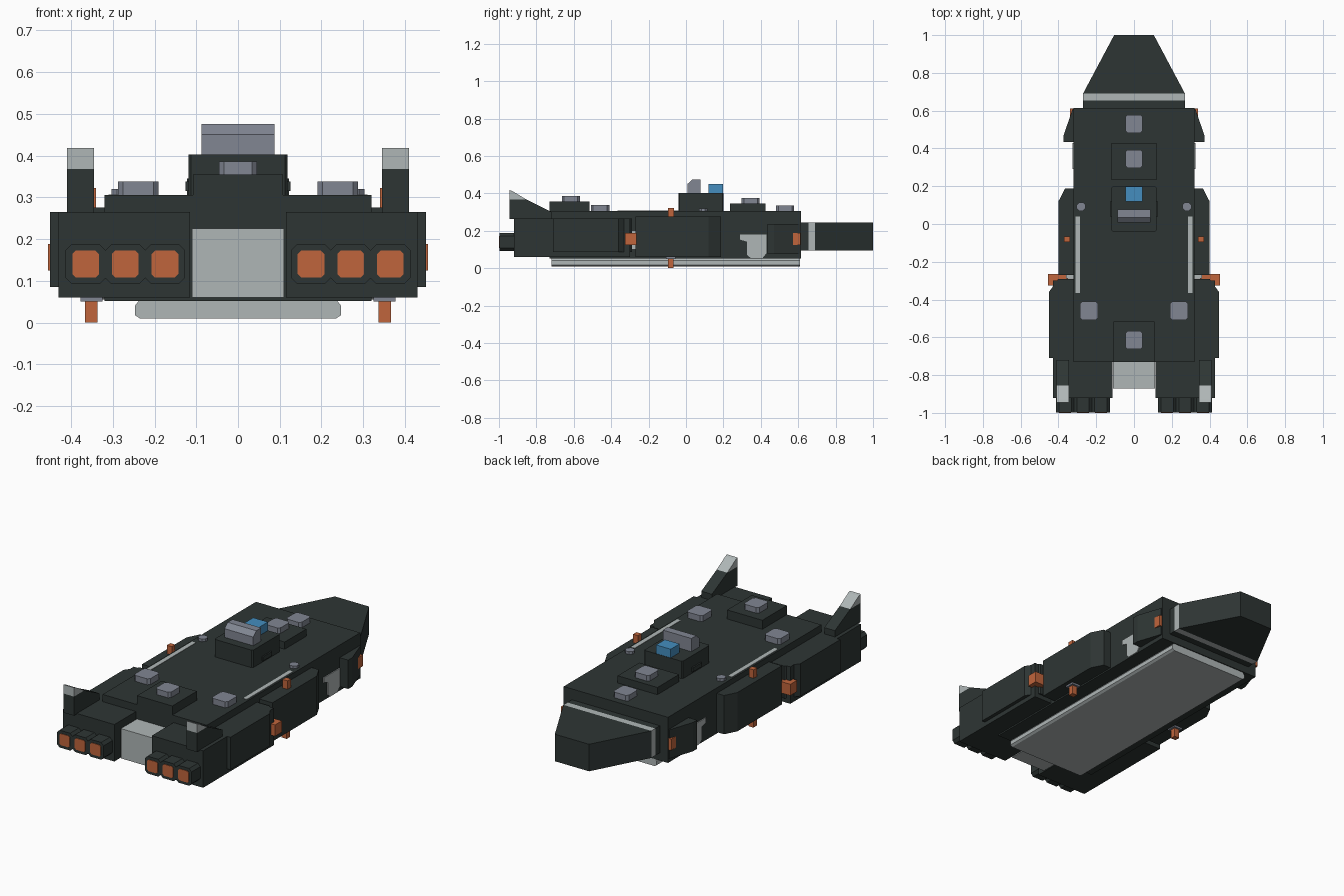
import bpy
import bmesh
from math import pi, cos, sin
from mathutils import Vector

cube = bpy.data.objects.get("Cube")
if cube:
    bpy.data.objects.remove(cube, do_unlink=True)


def material(name, rgb):
    m = bpy.data.materials.new(name)
    m.use_nodes = True
    m.diffuse_color = (*rgb, 1)
    m.node_tree.nodes["Principled BSDF"].inputs["Base Color"].default_value = (*rgb, 1)
    return m


DARK = material("dark_green_grey", (0.027, 0.036, 0.034))
GREY = material("blue_grey", (0.22, 0.24, 0.29))
LIGHT = material("pale_grey", (0.43, 0.47, 0.47))
BLUE = material("bright_blue", (0.058, 0.27, 0.52))
ORANGE = material("burnt_orange", (0.53, 0.13, 0.045))


def prism(name, mat, points, axis, low, high):
    """Extrude a 2D outline along an axis; the outline uses the other two axes in order."""
    bm = bmesh.new()

    def place(p, d):
        c = list(p)
        c.insert("xyz".index(axis), d)
        return bm.verts.new(Vector(c))

    a = [place(p, low) for p in points]
    b = [place(p, high) for p in points]
    bm.faces.new(a)
    bm.faces.new(b)
    for i in range(len(a)):
        j = (i + 1) % len(a)
        bm.faces.new((a[i], a[j], b[j], b[i]))
    bmesh.ops.recalc_face_normals(bm, faces=bm.faces)
    mesh = bpy.data.meshes.new(name)
    bm.to_mesh(mesh)
    bm.free()
    mesh.materials.append(mat)
    ob = bpy.data.objects.new(name, mesh)
    bpy.context.collection.objects.link(ob)
    return ob


def rect(u, v, cut=0):
    """Rectangle outline with optional cut corners."""
    (a, b), (c, d) = u, v
    if not cut:
        return [(a, c), (b, c), (b, d), (a, d)]
    return [(a + cut, c), (b - cut, c), (b, c + cut), (b, d - cut),
            (b - cut, d), (a + cut, d), (a, d - cut), (a, c + cut)]


def box(name, mat, x, y, z, cut=0):
    return prism(name, mat, rect(x, y, cut), "z", *z)


def pair(ob):
    """Mirror a left part to the right side."""
    mod = ob.modifiers.new("mirror", "MIRROR")
    mod.use_axis[0] = True
    return ob


# Main hull and belly plate
box("main_hull", DARK, (-0.32, 0.32), (-0.73, 0.615), (0.052, 0.305))
prism("belly_plate", LIGHT,
      [(-0.235, 0.01), (0.235, 0.01), (0.247, 0.018), (0.247, 0.04), (0.235, 0.055),
       (-0.235, 0.055), (-0.247, 0.04), (-0.247, 0.018)], "y", -0.72, 0.61)

# Tapered end with its pale collar
box("end_neck", DARK, (-0.27, 0.27), (0.6, 0.655), (0.095, 0.245))
box("end_collar", LIGHT, (-0.27, 0.27), (0.655, 0.69), (0.095, 0.245))
prism("tapered_end", DARK, [(-0.27, 0.69), (0.27, 0.69), (0.105, 1), (-0.105, 1)],
      "z", 0.095, 0.245)

# Engine pods and outer armour
pair(box("engine_pod", DARK, (0.115, 0.43), (-0.92, -0.30), (0.06, 0.265)))
pair(prism("rear_armour", DARK,
           [(0.3, -0.71), (0.45, -0.71), (0.45, -0.36), (0.4, -0.29), (0.3, -0.29)],
           "z", 0.085, 0.265))
pair(prism("middle_armour", DARK,
           [(0.3, -0.27), (0.4, -0.27), (0.4, 0.12), (0.365, 0.188), (0.3, 0.188)],
           "z", 0.06, 0.275))
pair(prism("forward_armour", DARK,
           [(0.3, 0.435), (0.372, 0.435), (0.372, 0.47), (0.325, 0.61), (0.3, 0.61)],
           "z", 0.075, 0.235))
box("centre_block", LIGHT, (-0.11, 0.11), (-0.87, -0.72), (0.06, 0.225))

# Engine nozzles with glowing octagonal ends
for x in (0.175, 0.27, 0.365):
    pair(prism("engine_nozzle", DARK,
               rect((x - 0.048, x + 0.048), (0.092, 0.188), 0.015), "y", -0.997, -0.91))
    pair(prism("engine_glow", ORANGE,
               rect((x - 0.032, x + 0.032), (0.108, 0.172), 0.008), "y", -1, -0.994))

# Tail fins with pale tips: the shared slope is split at the tip height
pair(prism("tail_fin", DARK,
           [(-0.945, 0.262), (-0.72, 0.262), (-0.72, 0.3), (-0.855, 0.368), (-0.945, 0.368)],
           "x", 0.345, 0.41))
pair(prism("tail_fin_tip", LIGHT,
           [(-0.945, 0.368), (-0.855, 0.368), (-0.93, 0.413), (-0.945, 0.418)],
           "x", 0.345, 0.41))

# Bridge tower with blue cabin and sloped sensor housing
box("bridge_tower", DARK, (-0.118, 0.118), (-0.04, 0.2), (0.3, 0.402), 0.006)
pair(box("bridge_side_bump", DARK, (0.11, 0.126), (0.04, 0.12), (0.315, 0.338)))
box("blue_cabin", BLUE, (-0.045, 0.045), (0.12, 0.198), (0.4, 0.45))
prism("sensor_housing", GREY,
      [(0.008, 0.4), (0.078, 0.4), (0.078, 0.475), (0.035, 0.475), (0.008, 0.45)],
      "x", -0.088, 0.088)

# Raised platforms and grey turrets
box("forward_platform", DARK, (-0.122, 0.122), (0.235, 0.425), (0.3, 0.345))
box("rear_platform", DARK, (-0.108, 0.108), (-0.73, -0.515), (0.3, 0.355))
for name, y, z in (("end_turret", 0.53, 0.305), ("forward_turret", 0.345, 0.345),
                   ("rear_turret", -0.615, 0.355)):
    box(name, GREY, (-0.046, 0.046), (y - 0.048, y + 0.048), (z - 0.005, z + 0.031), 0.012)
pair(box("side_turret", GREY, (0.19, 0.287), (-0.508, -0.41), (0.3, 0.338), 0.012))
disc = [(0.28 + 0.025 * cos(k * pi / 4 + pi / 8), 0.092 + 0.025 * sin(k * pi / 4 + pi / 8))
        for k in range(8)]
pair(prism("small_deck_turret", GREY, disc, "z", 0.3, 0.32))

# Deck strips and pale side panels
pair(box("deck_strip", LIGHT, (0.287, 0.31), (-0.365, 0.04), (0.3, 0.307)))
pair(prism("side_panel", LIGHT,
           [(0.29, 0.18), (0.29, 0.152), (0.325, 0.142), (0.325, 0.072), (0.345, 0.055),
            (0.41, 0.055), (0.43, 0.08), (0.43, 0.18)], "x", 0.318, 0.325))
pair(box("gap_rib", LIGHT, (0.31, 0.36), (-0.288, -0.27), (0.1, 0.2)))

# Orange lamps and vertical posts
pair(box("side_lamp", ORANGE, (0.35, 0.447), (-0.325, -0.265), (0.125, 0.188)))
pair(box("side_lamp_outer", ORANGE, (0.4, 0.455), (-0.325, -0.265), (0.125, 0.188)))
pair(box("end_lamp", ORANGE, (0.31, 0.338), (0.535, 0.612), (0.125, 0.188)))
pair(box("upper_post", ORANGE, (0.34, 0.37), (-0.095, -0.065), (0.27, 0.322)))
pair(box("lower_post", ORANGE, (0.336, 0.367), (-0.097, -0.067), (0, 0.055)))
pair(box("lower_post_base", GREY, (0.325, 0.377), (-0.108, -0.056), (0.05, 0.065)))
